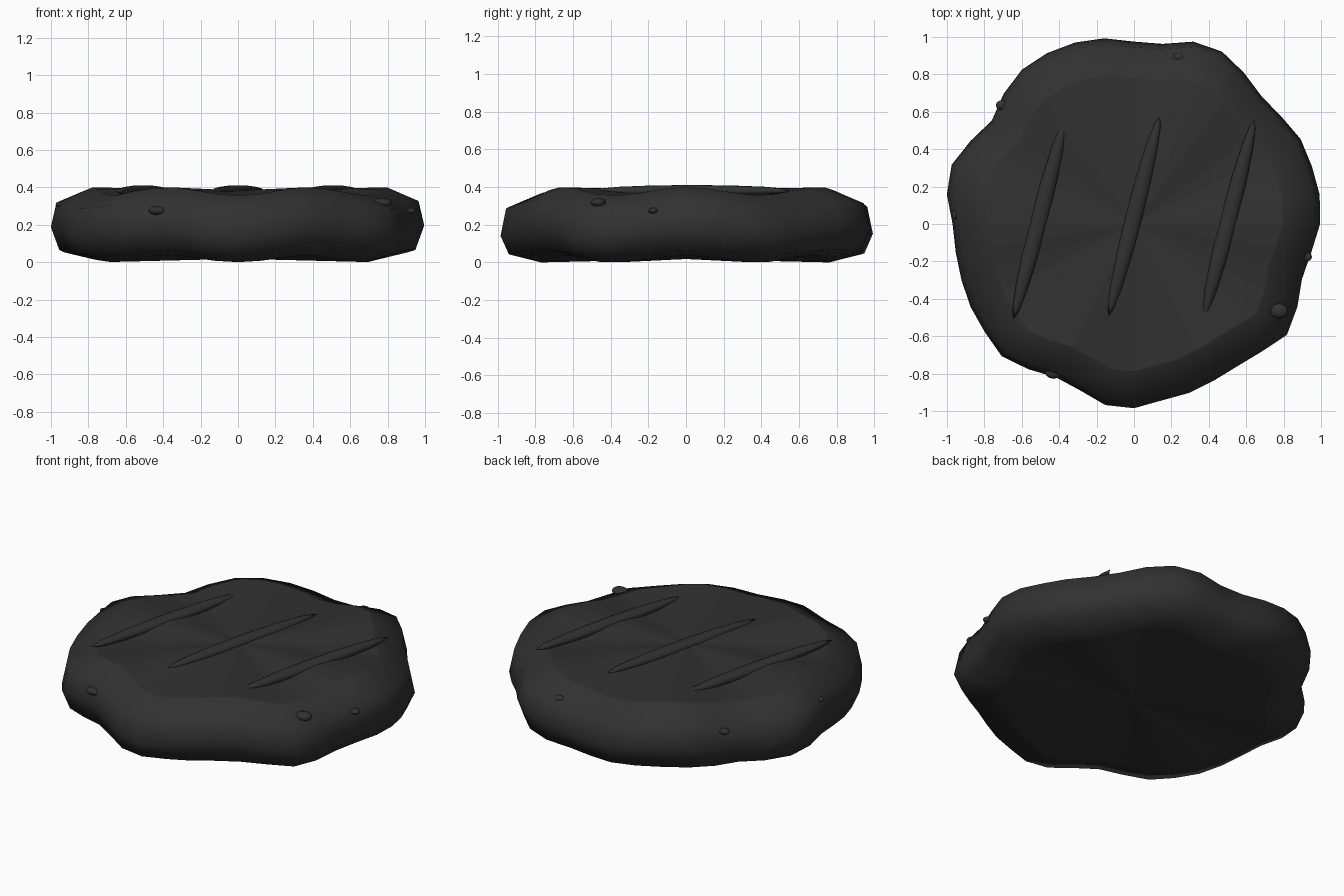
import bpy, bmesh
from math import cos, sin, pi, atan2, hypot
from mathutils import Matrix

cube = bpy.data.objects.get("Cube")
if cube:
    bpy.data.objects.remove(cube)

char = bpy.data.materials.new("charred_black")
char.use_nodes = True
COLOUR = (0.031, 0.031, 0.031, 1)
char.diffuse_color = COLOUR
bsdf = char.node_tree.nodes["Principled BSDF"]
bsdf.inputs["Base Color"].default_value = COLOUR
bsdf.inputs["Roughness"].default_value = 0.9


def finish(name, bm):
    bmesh.ops.recalc_face_normals(bm, faces=bm.faces)
    mesh = bpy.data.meshes.new(name)
    bm.to_mesh(mesh)
    bm.free()
    mesh.materials.append(char)
    obj = bpy.data.objects.new(name, mesh)
    bpy.context.collection.objects.link(obj)
    return obj


# Patty: an irregular outline swept through a rounded edge profile
outline = [.995, 1.005, 1, 1, .975, .965, 1, 1.035, 1.025, .975,
           .975, 1.005, 1.02, 1.025, 1.02, .985, .94, .98, 1.025, 1.013,
           .97, .965, .97, .98, .985, 1, .96, .92, .935, .98,
           .985, .955, .95, .94, .94, .965, 1.01, .98, .945, .96]
# (radius factor, height, height of the wave)
profile = [(.78, .018, .018), (.955, .057, .014), (1, .17, .03),
           (.97, .307, .02), (.8, .378, .022)]

bm = bmesh.new()
rings = []
for scale, z, wave in profile:
    ring = []
    for i, r in enumerate(outline):
        a = 2 * pi * i / len(outline)
        ring.append(bm.verts.new((r * scale * cos(a), r * scale * sin(a),
                                  z + wave * cos(6 * a))))
    rings.append(ring)
n = len(outline)
for low, high in zip(rings, rings[1:]):
    for i in range(n):
        j = (i + 1) % n
        bm.faces.new((low[i], low[j], high[j], high[i])).smooth = True
# Top and bottom caps
for ring, z in ((rings[0], .018), (rings[-1], .383)):
    centre = bm.verts.new((0, 0, z))
    for i in range(n):
        bm.faces.new((ring[i], ring[(i + 1) % n], centre))
finish("patty", bm)


def pebble(name, centre, size, turn=0, segments=12):
    """Flattened ellipsoid."""
    bm = bmesh.new()
    bmesh.ops.create_uvsphere(bm, u_segments=segments, v_segments=8, radius=1)
    bm.transform(Matrix.Translation(centre) @ Matrix.Rotation(turn, 4, "Z")
                 @ Matrix.Diagonal((*size, 1)))
    for face in bm.faces:
        face.smooth = True
    return finish(name, bm)


# Grill marks: three long slanted ridges on the top
for i, (x, y) in enumerate(((-.507, .025), (0, .04), (.507, .025))):
    pebble(f"grill_mark_{i + 1}", (x, y, .38), (.045, .55, .031),
           -atan2(.27, 1.05), 16)

# Crumbs stuck around the edge
crumbs = [((-.43, -.79, .275), .047), ((.775, -.465, .318), .05),
          ((.92, -.175, .275), .032), ((-.705, .635, .27), .034),
          ((-.945, .05, .31), .03), ((.24, .89, .318), .032)]
for i, (centre, size) in enumerate(crumbs):
    pebble(f"crumb_{i + 1}", centre, (size, size * .8, size * .5))
